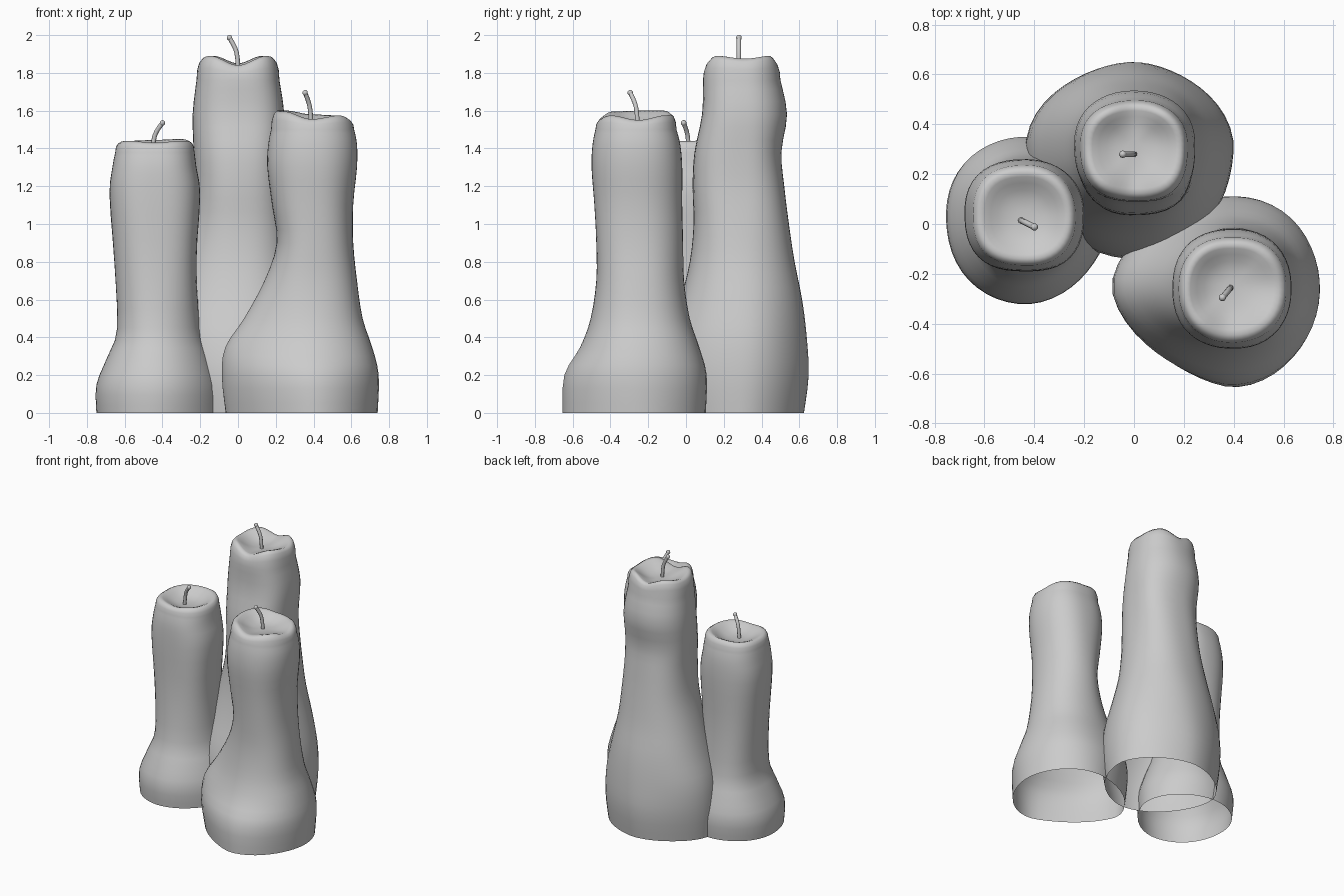
import bpy, bmesh, math
from mathutils import Vector

if "Cube" in bpy.data.objects:
    bpy.data.objects.remove(bpy.data.objects["Cube"])

N = 48


def catmull(rows, steps):
    """Smooth interpolation through rows of numbers."""
    out = []
    for i in range(len(rows) - 1):
        p0, p1, p2, p3 = (rows[max(i - 1, 0)], rows[i], rows[i + 1],
                          rows[min(i + 2, len(rows) - 1)])
        for k in range(steps):
            t = k / steps
            out.append([0.5 * (2 * b + (c - a) * t + (2 * a - 5 * b + 4 * c - d) * t * t
                               + (3 * b - a - 3 * c + d) * t ** 3)
                        for a, b, c, d in zip(p0, p1, p2, p3)])
    out.append(list(rows[-1]))
    return out


def around(values, ang):
    """Smooth periodic lookup of values spread evenly round the circle."""
    f = (ang / (2 * math.pi)) * len(values)
    i = int(f) % len(values)
    t = f - int(f)
    t = t * t * (3 - 2 * t)
    return values[i] * (1 - t) + values[(i + 1) % len(values)] * t


def make_candle(name, centre, levels, base_pow, top_pow, rim, floor):
    cx, cy = centre
    top_z = levels[-1][0]

    def radius(lv, ang):
        z, x0, x1, y0, y1 = lv
        c, s = math.cos(ang), math.sin(ang)
        a = x1 - cx if c >= 0 else cx - x0
        b = y1 - cy if s >= 0 else cy - y0
        quad = int(ang / (math.pi / 2)) % 4
        f = min(max(z / (0.65 * top_z), 0), 1)
        p = base_pow[quad] * (1 - f) + top_pow[quad] * f
        r = ((abs(c) / a) ** p + (abs(s) / b) ** p) ** (-1 / p)
        # gentle wax ripples that fade on the main axes
        return r * (1 + 0.01 * math.sin(2 * ang) * math.sin(5 * z + 3 * ang + cx * 9))

    bm = bmesh.new()
    rings = []
    angs = [2 * math.pi * (i + 0.5) / N for i in range(N)]
    # outer wall
    for lv in catmull(levels, 3):
        rings.append([bm.verts.new((cx + radius(lv, a) * math.cos(a),
                                    cy + radius(lv, a) * math.sin(a), lv[0])) for a in angs])
    # rounded rim and melted hollow: scale, rim blend, floor blend
    last = levels[-1]
    for sc, up, down in [(0.98, 0.5, 0), (0.93, 0.83, 0), (0.85, 1, 0), (0.76, 1, 0.12),
                         (0.64, 1, 0.38), (0.5, 1, 0.68), (0.33, 1, 0.92), (0.14, 1, 1)]:
        ring = []
        for a in angs:
            r = radius(last, a) * sc
            z = top_z + (around(rim, a) - top_z) * up
            z += (floor - z) * down
            ring.append(bm.verts.new((cx + r * math.cos(a), cy + r * math.sin(a), z)))
        rings.append(ring)
    for r0, r1 in zip(rings, rings[1:]):
        for i in range(N):
            j = (i + 1) % N
            bm.faces.new((r0[i], r0[j], r1[j], r1[i]))
    bm.faces.new(rings[-1])
    finish(name, bm)


def make_wick(name, pts, rad=0.012):
    bm = bmesh.new()
    path = [Vector(p) for p in catmull(pts, 4)]
    rings = []
    for i, p in enumerate(path):
        d = (path[min(i + 1, len(path) - 1)] - path[max(i - 1, 0)]).normalized()
        u = d.cross(Vector((0, 1, 0))).normalized()
        v = d.cross(u)
        rings.append([bm.verts.new(p + rad * (u * math.cos(k * math.pi / 5)
                                              + v * math.sin(k * math.pi / 5)))
                      for k in range(10)])
    for r0, r1 in zip(rings, rings[1:]):
        for i in range(10):
            j = (i + 1) % 10
            bm.faces.new((r0[i], r0[j], r1[j], r1[i]))
    # burnt bead at the tip
    bead = bmesh.ops.create_uvsphere(bm, u_segments=10, v_segments=6, radius=rad * 1.25)
    bmesh.ops.translate(bm, verts=bead["verts"], vec=path[-1])
    bmesh.ops.recalc_face_normals(bm, faces=bm.faces)
    finish(name, bm)


def finish(name, bm):
    me = bpy.data.meshes.new(name)
    bm.to_mesh(me)
    bm.free()
    me.polygons.foreach_set("use_smooth", [True] * len(me.polygons))
    ob = bpy.data.objects.new(name, me)
    bpy.context.collection.objects.link(ob)


# candle levels: z, x min, x max, y min, y max
make_candle("left_candle", (-0.44, 0.03), [
    (0, -.75, -.09, -.315, .34), (.15, -.75, -.10, -.32, .35), (.3, -.69, -.15, -.27, .31),
    (.45, -.64, -.2, -.22, .27), (.8, -.655, -.22, -.19, .25), (1.15, -.68, -.2, -.19, .26),
    (1.3, -.665, -.22, -.185, .255), (1.38, -.65, -.23, -.17, .24)],
    (2, 2, 2, 1.75), (2.3, 2.5, 2.4, 2.5),
    (1.44, 1.45, 1.445, 1.44, 1.435, 1.44, 1.43, 1.44), 1.385)

make_candle("back_candle", (0, 0.31), [
    (0, -.42, .39, -.13, .625), (.2, -.435, .40, -.14, .65), (.4, -.42, .385, -.10, .64),
    (.6, -.36, .34, -.03, .615), (.8, -.30, .29, .02, .575), (1.0, -.25, .26, .04, .545),
    (1.2, -.23, .24, .035, .52), (1.38, -.235, .24, .045, .505), (1.58, -.24, .245, .085, .535),
    (1.76, -.22, .22, .09, .50)],
    (1.7, 1.75, 1.8, 1.8), (2.3, 2.3, 2.4, 2.8),
    (1.875, 1.89, 1.85, 1.89, 1.875, 1.89, 1.84, 1.89), 1.825)

make_candle("right_candle", (0.39, -0.25), [
    (0, -.07, .74, -.655, .105), (.2, -.09, .745, -.645, .11), (.35, -.07, .71, -.56, .07),
    (.5, .03, .66, -.505, .02), (.7, .14, .63, -.475, -.01), (.9, .205, .61, -.475, -.015),
    (1.1, .18, .61, -.485, -.02), (1.3, .155, .63, -.5, -.02), (1.42, .16, .63, -.495, -.03),
    (1.5, .175, .615, -.48, -.05)],
    (2, 1.65, 1.45, 1.95), (2.3, 2.2, 2.3, 2.4),
    (1.55, 1.575, 1.58, 1.6, 1.60, 1.595, 1.555, 1.575), 1.53)

# wicks
make_wick("left_wick", [(-.455, .015, 1.37), (-.44, .008, 1.47), (-.4, -.012, 1.535)])
make_wick("back_wick", [(.002, .28, 1.8), (-.008, .28, 1.91), (-.045, .28, 1.986)])
make_wick("right_wick", [(.388, -.255, 1.51), (.38, -.265, 1.62), (.355, -.295, 1.695)])
